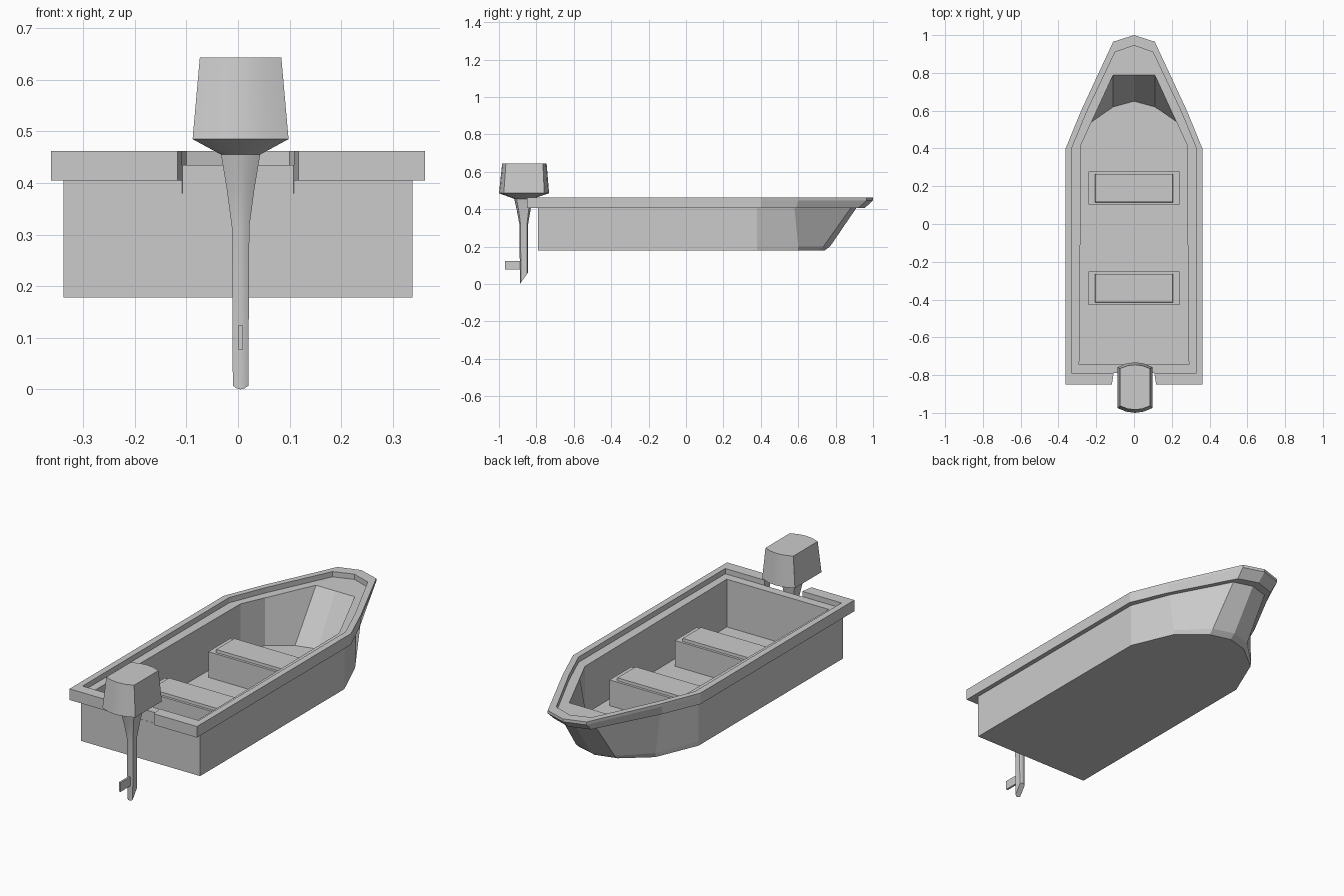
import bpy, bmesh, math

if "Cube" in bpy.data.objects:
    bpy.data.objects.remove(bpy.data.objects["Cube"])


def loft(name, rings, smooth=None):
    """Skin a stack of equal-length point rings and cap both ends."""
    bm = bmesh.new()
    vs = [[bm.verts.new(p) for p in r] for r in rings]
    n = len(rings[0])
    for a, b in zip(vs, vs[1:]):
        for i in range(n):
            j = (i + 1) % n
            bm.faces.new((a[i], a[j], b[j], b[i]))
    bm.faces.new(vs[0])
    bm.faces.new(vs[-1])
    bmesh.ops.recalc_face_normals(bm, faces=bm.faces)
    me = bpy.data.meshes.new(name)
    bm.to_mesh(me)
    bm.free()
    ob = bpy.data.objects.new(name, me)
    bpy.context.collection.objects.link(ob)
    if smooth:
        bpy.context.view_layer.objects.active = ob
        ob.select_set(True)
        bpy.ops.object.shade_smooth_by_angle(angle=math.radians(smooth))
        ob.select_set(False)
    return ob


def hull_ring(z, half):
    """Mirror a starboard half outline (stern to bow tip) at height z."""
    return [(x, y, z) for x, y in half] + [(-x, y, z) for x, y in reversed(half[:-1])]


def rect(w, y0, y1, z):
    return [(-w, y0, z), (w, y0, z), (w, y1, z), (-w, y1, z)]


CX = 0.005  # motor sits slightly off centre


def motor_ring(w, y0, y1, b, z, slope=0.0):
    """Rounded-end plan section: half width w, y0..y1, end bulge b."""
    half = [(w * 0.5, y0 + b * 0.25), (w, y0 + b), (w, y1 - b), (w * 0.5, y1 - b * 0.25)]
    pts = [(0, y0)] + half + [(0, y1)] + [(-x, y) for x, y in reversed(half)]
    return [(CX + x, y, z + slope * (y - y0)) for x, y in pts]


# Hull shell with stepped rim and inner basin, lofted as one skin
rim = [(.362, -.85), (.362, .40), (.28, .60), (.11, .965), (0, 1.0)]
step = [(.33, -.79), (.33, .40), (.252, .59), (.10, .91), (0, .945)]
hull = loft("hull", [
    hull_ring(.178, [(.338, -.79), (.338, .38), (.245, .60), (.11, .71), (0, .74)]),
    hull_ring(.20, [(.338, -.79), (.338, .38), (.248, .60), (.11, .735), (0, .77)]),
    hull_ring(.405, [(.338, -.79), (.338, .38), (.26, .58), (.10, .88), (0, .91)]),
    hull_ring(.405, [(.362, -.85), (.362, .40), (.28, .59), (.105, .92), (0, .955)]),
    hull_ring(.447, rim),
    hull_ring(.462, rim),
    hull_ring(.462, step),
    hull_ring(.435, step),
    hull_ring(.435, [(.29, -.745), (.28, .42), (.225, .54), (.11, .79), (0, .79)]),
    hull_ring(.19, [(.29, -.745), (.28, .42), (.225, .54), (.11, .62), (0, .65)]),
])

# Motor notch through the stern rim
notch = [(-.12, -.87), (.12, -.87), (.108, -.789), (-.108, -.789)]
cutter = loft("notch_cutter", [[(x, y, z) for x, y in notch] for z in (.38, .50)])
cutter.hide_render = True
mod = hull.modifiers.new("notch", 'BOOLEAN')
mod.operation = 'DIFFERENCE'
mod.solver = 'EXACT'
mod.object = cutter
bpy.context.view_layer.objects.active = hull
bpy.ops.object.modifier_apply(modifier=mod.name)
bpy.data.objects.remove(cutter)

# Bench seats with raised cushions
for name, y in (("front_seat", .19), ("rear_seat", -.34)):
    loft(name, [
        rect(.24, y - .088, y + .088, .185),
        rect(.24, y - .088, y + .088, .322),
        rect(.207, y - .075, y + .075, .322),
        rect(.205, y - .074, y + .074, .337),
    ])

# Outboard motor cowl
loft("motor_cowl", [
    motor_ring(.093, -1.0, -.732, .026, .485),
    motor_ring(.079, -.983, -.745, .02, .643),
], smooth=30)

# Motor neck and leg, ending in a slanted tip
loft("motor_leg", [
    motor_ring(.093, -1.0, -.732, .026, .485),
    motor_ring(.038, -.918, -.822, .012, .455),
    motor_ring(.027, -.904, -.832, .01, .39),
    motor_ring(.017, -.89, -.845, .006, .315),
    motor_ring(.015, -.888, -.845, .005, 0, slope=1.4),
], smooth=30)

# Propeller fin
loft("motor_fin", [
    [(x, y, z) for x, y in ((0, -.967), (.01, -.967), (.01, -.88), (0, -.88))]
    for z in (.077, .124)
])
